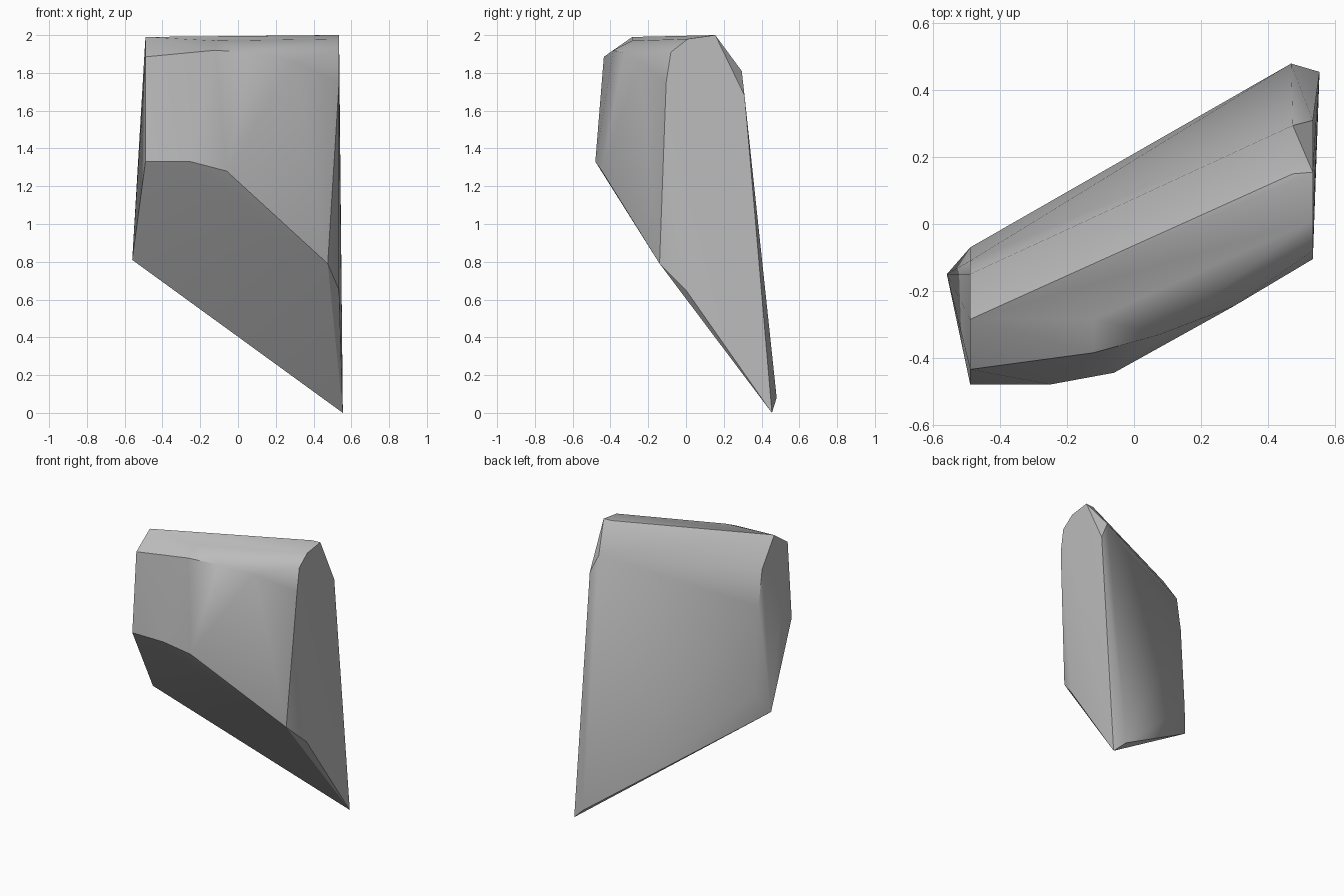
import bpy
import bmesh
import math

default_cube = bpy.data.objects.get("Cube")
if default_cube:
    bpy.data.objects.remove(default_cube, do_unlink=True)


def make_material(name, colour):
    material = bpy.data.materials.new(name)
    material.use_nodes = True
    material.diffuse_color = colour
    shader = next(n for n in material.node_tree.nodes if n.type == 'BSDF_PRINCIPLED')
    shader.inputs["Base Color"].default_value = colour
    shader.inputs["Roughness"].default_value = 0.9
    return material


def end_profile(x, outline):
    """Place a (y, z) outline on a plane of constant x."""
    return [(x, y, z) for y, z in outline]


def build_hull(name, corners, material, sharp_angle):
    """Wrap the corners in a faceted shell with softly shaded shallow edges."""
    bm = bmesh.new()
    for corner in corners:
        bm.verts.new(corner)
    result = bmesh.ops.convex_hull(bm, input=bm.verts[:])
    inside = [v for v in set(result["geom_interior"] + result["geom_unused"])
              if isinstance(v, bmesh.types.BMVert) and v.is_valid]
    bmesh.ops.delete(bm, geom=inside, context='VERTS')
    bmesh.ops.dissolve_limit(bm, angle_limit=math.radians(1),
                             verts=bm.verts[:], edges=bm.edges[:])
    bmesh.ops.recalc_face_normals(bm, faces=bm.faces[:])
    mesh = bpy.data.meshes.new(name)
    bm.to_mesh(mesh)
    bm.free()
    mesh.materials.append(material)
    rock = bpy.data.objects.new(name, mesh)
    bpy.context.collection.objects.link(rock)
    bpy.ops.object.select_all(action='DESELECT')
    rock.select_set(True)
    bpy.context.view_layer.objects.active = rock
    bpy.ops.object.shade_smooth_by_angle(angle=sharp_angle)
    return rock


# Tall broken end, running down to the bottom tip
tall_end = end_profile(0.535, [
    (0.31, 1.68), (0.155, 2), (0.01, 1.98), (-0.08, 1.91),
    (-0.105, 1.75), (-0.04, 1.1), (0, 0.65)])
tip = [(0.555, 0.455, 0), (0.47, 0.48, 0.08)]

# Short end, with a chipped lower corner
short_end = end_profile(-0.49, [
    (-0.285, 1.99), (-0.435, 1.885), (-0.48, 1.33),
    (-0.07, 0.94), (-0.11, 1.55), (-0.15, 1.8)])
low_corner = [(-0.56, -0.15, 0.81)]

# Edge between the front and the undercut base
base_edge = [(-0.25, -0.48, 1.33), (-0.06, -0.445, 1.28), (0.475, -0.14, 0.79)]

# Worn edge between the front and the top
top_edge = [(-0.12, -0.385, 1.92), (0.08, -0.33, 1.905), (0.3, -0.245, 1.86),
            (-0.12, -0.285, 1.97)]

# Rear ridge and the bevel below it
rear_ridge = [(0.475, 0.15, 2), (0.475, 0.295, 1.81)]

stone = make_material("stone grey", (0.5, 0.5, 0.5, 1))
build_hull("rock", tall_end + tip + short_end + low_corner + base_edge
           + top_edge + rear_ridge, stone, math.radians(30))
